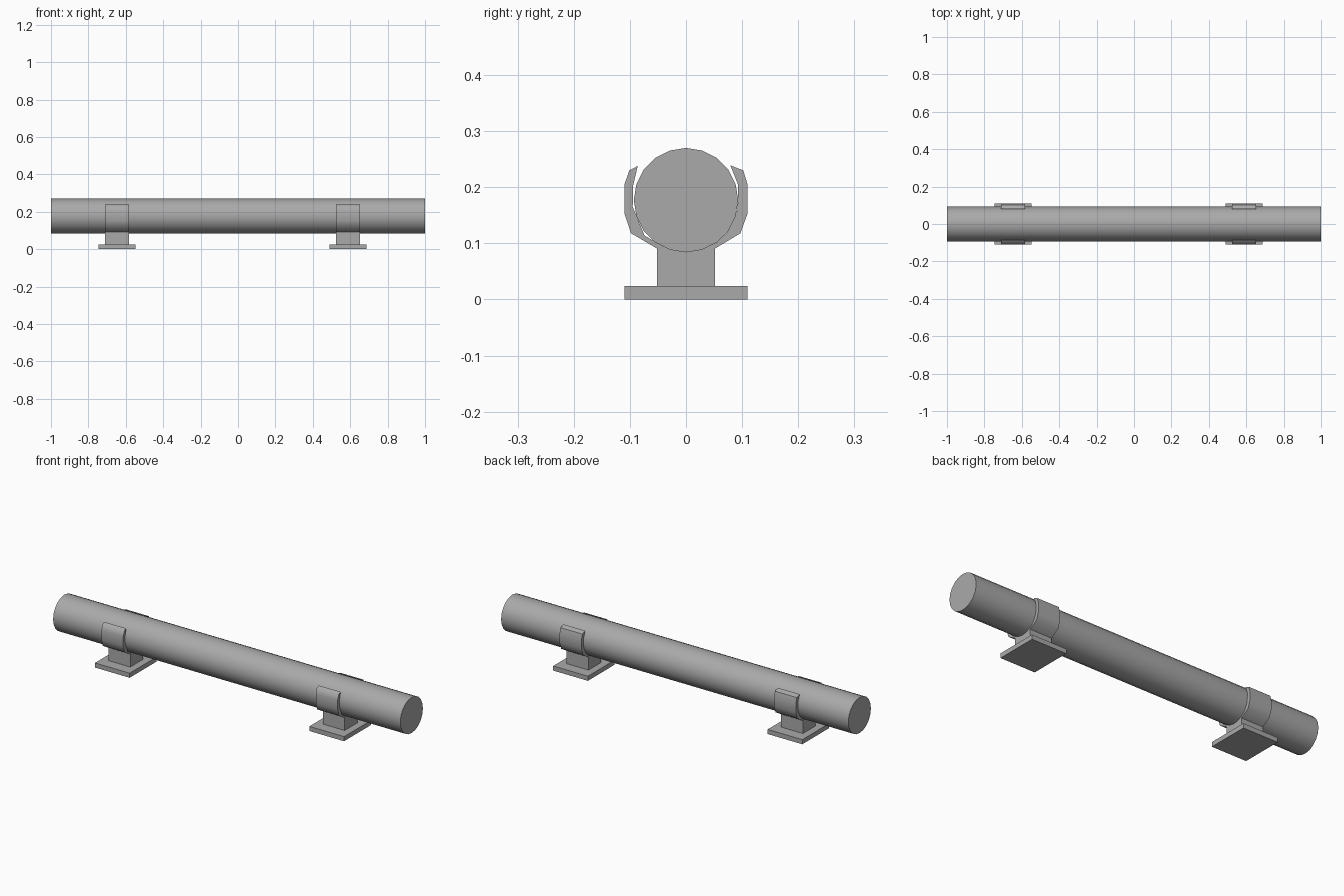
import bpy
import bmesh
from math import radians, pi
from mathutils import Matrix

cube = bpy.data.objects.get("Cube")
if cube:
    bpy.data.objects.remove(cube, do_unlink=True)

# Single grey finish for every part
grey = bpy.data.materials.new("plain grey")
grey.use_nodes = True
color = (0.4, 0.4, 0.4, 1)
grey.diffuse_color = color
grey.node_tree.nodes["Principled BSDF"].inputs["Base Color"].default_value = color


def finish(name, bm, angle=None):
    bmesh.ops.recalc_face_normals(bm, faces=bm.faces)
    mesh = bpy.data.meshes.new(name)
    bm.to_mesh(mesh)
    bm.free()
    mesh.materials.append(grey)
    obj = bpy.data.objects.new(name, mesh)
    bpy.context.collection.objects.link(obj)
    if angle:
        bpy.ops.object.select_all(action="DESELECT")
        obj.select_set(True)
        bpy.context.view_layer.objects.active = obj
        bpy.ops.object.shade_smooth_by_angle(angle=radians(angle))
    return obj


def box(name, center, size):
    bm = bmesh.new()
    matrix = Matrix.Translation(center) @ Matrix.Diagonal((*size, 1))
    bmesh.ops.create_cube(bm, size=1, matrix=matrix)
    finish(name, bm)


def extrude_profile(name, points, x, width, angle):
    bm = bmesh.new()
    face = bm.faces.new([bm.verts.new((x - width / 2, y, z)) for y, z in points])
    side = bmesh.ops.extrude_face_region(bm, geom=[face])["geom"]
    bmesh.ops.translate(bm, vec=(width, 0, 0),
                        verts=[v for v in side if isinstance(v, bmesh.types.BMVert)])
    finish(name, bm, angle)


# Long round bar lying along x
bm = bmesh.new()
bmesh.ops.create_cone(bm, cap_ends=True, segments=20, radius1=0.093, radius2=0.093, depth=2,
                      matrix=Matrix.Translation((0, 0, 0.177)) @ Matrix.Rotation(pi / 2, 4, "Y"))
finish("round_bar", bm, 40)

# Cradle cross-section: outer curve up to each tip, then back down inside
front_arm = [(-0.052, 0.091), (-0.098, 0.118), (-0.11, 0.154), (-0.11, 0.204), (-0.101, 0.23),
             (-0.086, 0.238), (-0.094, 0.204), (-0.095, 0.165), (-0.074, 0.114), (-0.04, 0.094)]
back_arm = [(0.052, 0.091), (0.097, 0.118), (0.11, 0.154), (0.11, 0.204), (0.102, 0.23),
            (0.079, 0.239), (0.093, 0.204), (0.092, 0.16), (0.072, 0.117), (0.04, 0.094)]
stem_foot = [(0.052, 0.022), (-0.052, 0.022)]
cradle = front_arm + back_arm[::-1] + stem_foot

# Two supports: square foot plate and cradle with its stem
for side, x in (("right", -0.647), ("left", 0.588)):
    box(side + "_foot_plate", (x, 0, 0.012), (0.2, 0.22, 0.024))
    extrude_profile(side + "_cradle", cradle, x, 0.126, 46)
